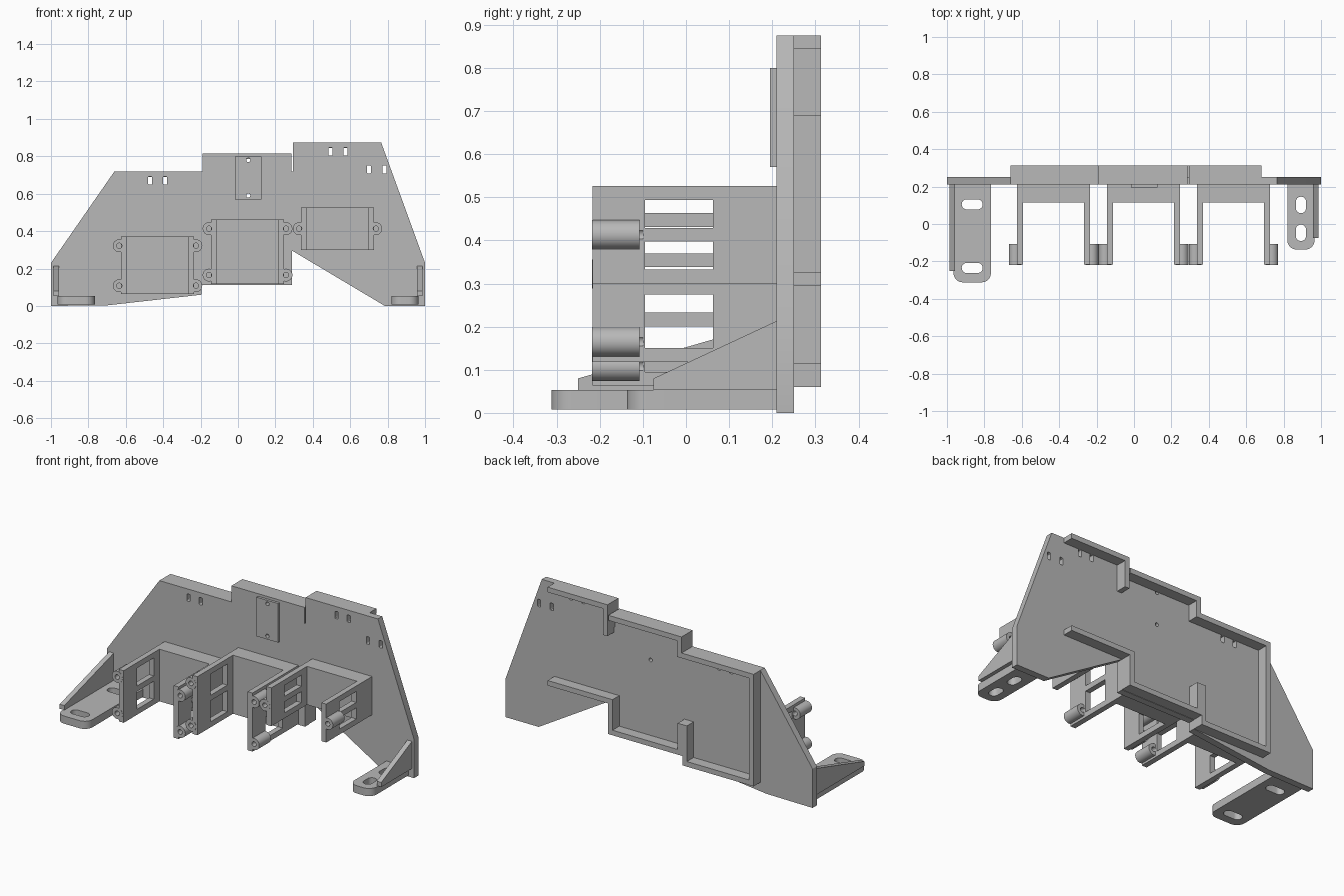
import bpy, bmesh, math
from mathutils import Vector

cube = bpy.data.objects.get("Cube")
if cube:
    bpy.data.objects.remove(cube, do_unlink=True)

grey = bpy.data.materials.new("plain grey")
grey.use_nodes = True
colour = (0.48, 0.48, 0.48, 1)
grey.diffuse_color = colour
grey.node_tree.nodes["Principled BSDF"].inputs["Base Color"].default_value = colour

# Each axis maps a 2D profile plus a depth to 3D
AXES = {
    "x": lambda a, b, d: (d, a, b),   # profile in y, z
    "y": lambda a, b, d: (a, d, b),   # profile in x, z
    "z": lambda a, b, d: (a, b, d),   # profile in x, y
}


def prism(name, profile, axis, lo, hi):
    bm = bmesh.new()
    place = AXES[axis]
    face = bm.faces.new([bm.verts.new(place(a, b, lo)) for a, b in profile])
    made = bmesh.ops.extrude_face_region(bm, geom=[face])["geom"]
    shift = Vector(place(0, 0, hi - lo))
    bmesh.ops.translate(bm, vec=shift,
                        verts=[v for v in made if isinstance(v, bmesh.types.BMVert)])
    bmesh.ops.recalc_face_normals(bm, faces=bm.faces)
    mesh = bpy.data.meshes.new(name)
    bm.to_mesh(mesh)
    bm.free()
    mesh.materials.append(grey)
    obj = bpy.data.objects.new(name, mesh)
    bpy.context.scene.collection.objects.link(obj)
    return obj


def rect(a0, a1, b0, b1):
    return [(a0, b0), (a1, b0), (a1, b1), (a0, b1)]


def rounded(cx, cy, w, h, r, steps=8):
    pts = []
    corners = [(1, 1), (-1, 1), (-1, -1), (1, -1)]
    for i, (sx, sy) in enumerate(corners):
        for k in range(steps + 1):
            t = math.pi / 2 * (i + k / steps)
            pts.append((cx + sx * (w / 2 - r) + r * math.cos(t),
                        cy + sy * (h / 2 - r) + r * math.sin(t)))
    return pts


def circle(cx, cy, r, n=32):
    return [(cx + r * math.cos(math.tau * i / n), cy + r * math.sin(math.tau * i / n))
            for i in range(n)]


def combine(obj, tools, operation="DIFFERENCE"):
    for tool in tools:
        tool.hide_render = True
        mod = obj.modifiers.new("boolean", "BOOLEAN")
        mod.operation = operation
        mod.solver = "EXACT"
        mod.object = tool
        bpy.context.view_layer.objects.active = obj
        bpy.ops.object.modifier_apply(modifier=mod.name)
        bpy.data.objects.remove(tool, do_unlink=True)


FRONT, BACK = 0.21, 0.25

# Main plate with stepped top and a narrow slit beside the tall section
plate = prism("main_plate", [
    (-1, 0), (-1, 0.23), (-0.66, 0.72), (-0.19, 0.72), (-0.19, 0.815),
    (0.287, 0.815), (0.287, 0.72), (0.293, 0.72), (0.293, 0.875), (0.765, 0.875),
    (1, 0.23), (1, 0), (0.785, 0), (0.29, 0.295), (0.29, 0.113),
    (-0.195, 0.113), (-0.195, 0.06), (-0.7, 0.003)], "y", FRONT, BACK)

# Slots for ties
slots = [(-0.47, 0.67), (-0.39, 0.67), (0.495, 0.825), (0.575, 0.825),
         (0.7, 0.73), (0.783, 0.73)]
combine(plate, [prism("slot_cutter", rounded(x, z, 0.022, 0.043, 0.006, 3), "y", 0.1, 0.4)
                for x, z in slots])

# Raised pad with two screw holes that go through the plate
pad = prism("front_pad", rect(-0.015, 0.125, 0.57, 0.8), "y", 0.195, FRONT)
for part in (plate, pad):
    combine(part, [prism("screw_cutter", circle(0.055, z, 0.011, 20), "y", 0.1, 0.4)
                   for z in (0.59, 0.78)])

# Rim on the back
prism("rear_rim", [
    (0.287, 0.815), (-0.19, 0.815), (-0.19, 0.72), (-0.66, 0.72), (-0.66, 0.06),
    (-0.195, 0.06), (-0.195, 0.115), (0.29, 0.115), (0.29, 0.295), (0.683, 0.295),
    (0.683, 0.325), (0.26, 0.325), (0.26, 0.145), (-0.165, 0.145), (-0.165, 0.3),
    (-0.225, 0.3), (-0.225, 0.09), (-0.63, 0.09), (-0.63, 0.69), (-0.16, 0.69),
    (-0.16, 0.785), (0.287, 0.785)], "y", BACK, 0.313)
prism("rear_rim_upper_arm", [
    (0.683, 0.875), (0.293, 0.875), (0.293, 0.69), (0.323, 0.69),
    (0.323, 0.845), (0.683, 0.845)], "y", BACK, 0.313)


# U-shaped mounts with side windows and screw bosses
def mount(name, x0, x1, z0, z1, boss_heights):
    wall, tip, web = 0.032, -0.217, 0.115
    body = prism(name, [
        (x0, FRONT), (x0, tip), (x0 + wall, tip), (x0 + wall, web),
        (x1 - wall, web), (x1 - wall, tip), (x1, tip), (x1, FRONT)], "z", z0, z1)
    mid, edge, half_bar = (z0 + z1) / 2, 0.032, 0.016
    combine(body, [prism("window_cutter", rect(-0.095, 0.063, lo, hi), "x", x0 - 0.1, x1 + 0.1)
                   for lo, hi in ((z0 + edge, mid - half_bar), (mid + half_bar, z1 - edge))])
    spots = [(x, z) for x in (x0 - 0.01, x1 + 0.01) for z in boss_heights]
    combine(body, [prism("boss", circle(x, z, 0.034), "y", tip - 0.001, -0.108)
                   for x, z in spots], "UNION")
    combine(body, [prism("boss_cutter", circle(x, z, 0.014, 20), "y", tip - 0.1, -0.1)
                   for x, z in spots])


mount("right_mount", -0.625, -0.235, 0.063, 0.37, (0.108, 0.322))
mount("middle_mount", -0.145, 0.247, 0.118, 0.463, (0.165, 0.413))
mount("left_mount", 0.337, 0.727, 0.3, 0.526, (0.413,))


# Feet with rounded front corners, oblong slots and a gusset
def foot(side, sign, inner, tip, gusset_tip, slot_size, slot_ys):
    outer = 0.965
    cx, width = sign * (inner + outer) / 2, outer - inner
    outline = [(x, min(y, FRONT)) for x, y in
               rounded(cx, (tip + 0.3) / 2, width, 0.3 - tip, 0.05)]
    front = [p for p in outline if p[1] < 0]
    front.sort(key=lambda p: math.atan2(p[1] - 0.1, p[0] - cx))
    pad = prism(side + "_foot", [(cx - width / 2, FRONT)] + front + [(cx + width / 2, FRONT)],
                "z", 0.008, 0.053)
    w, h = slot_size
    combine(pad, [prism("foot_cutter", rounded(cx, y, w, h, min(w, h) / 2 - 0.0005),
                        "z", -0.1, 0.2) for y in slot_ys])
    prism(side + "_gusset", [(FRONT, 0.053), (FRONT, 0.213), (gusset_tip, 0.08),
                             (gusset_tip, 0.053)],
          "x", *sorted((sign * 0.957, sign * 0.987)))


foot("right", -1, 0.765, -0.312, -0.25, (0.112, 0.054), (0.105, -0.235))
foot("left", 1, 0.82, -0.137, -0.075, (0.054, 0.088), (0.102, -0.047))

# Smooth round surfaces, keep edges sharp
bpy.ops.object.select_all(action="DESELECT")
for obj in bpy.context.scene.objects:
    if obj.type == "MESH":
        obj.select_set(True)
        bpy.context.view_layer.objects.active = obj
bpy.ops.object.shade_smooth_by_angle(angle=math.radians(30))
